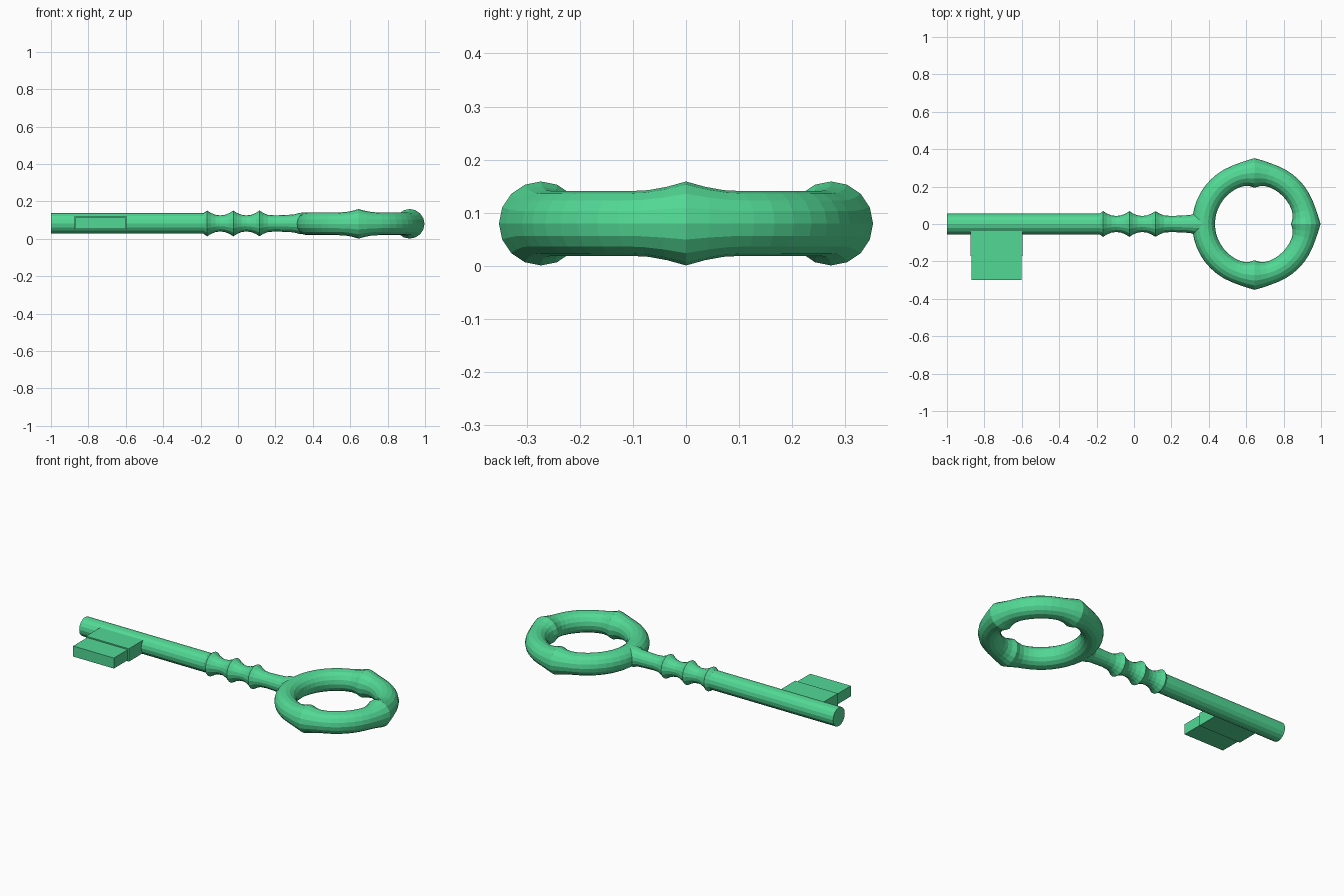
import bpy, bmesh
from math import pi, sin, cos, radians

cube = bpy.data.objects.get("Cube")
if cube:
    bpy.data.objects.remove(cube)

green = bpy.data.materials.new("key green")
green.use_nodes = True
green.diffuse_color = (0.085, 0.69, 0.30, 1)
green.node_tree.nodes["Principled BSDF"].inputs["Base Color"].default_value = green.diffuse_color

SIDES = 16
AXIS_Z = 0.08


def add_object(name, bm):
    bmesh.ops.recalc_face_normals(bm, faces=bm.faces)
    mesh = bpy.data.meshes.new(name)
    bm.to_mesh(mesh)
    bm.free()
    mesh.materials.append(green)
    obj = bpy.data.objects.new(name, mesh)
    bpy.context.collection.objects.link(obj)
    return obj


def loft(name, rings, closed):
    """Skin a list of point loops, closing the tube or capping its ends."""
    bm = bmesh.new()
    loops = [[bm.verts.new(p) for p in ring] for ring in rings]
    pairs = list(zip(loops, loops[1:]))
    if closed:
        pairs.append((loops[-1], loops[0]))
    else:
        bm.faces.new(loops[0])
        bm.faces.new(loops[-1])
    for a, b in pairs:
        for i in range(SIDES):
            j = (i + 1) % SIDES
            bm.faces.new((a[i], a[j], b[j], b[i]))
    return add_object(name, bm)


def box(name, x, y, z):
    bm = bmesh.new()
    bmesh.ops.create_cube(bm, size=1)
    for v in bm.verts:
        v.co = [(lo + hi) / 2 + c * (hi - lo) for c, (lo, hi) in zip(v.co, (x, y, z))]
    return add_object(name, bm)


# Shaft with three turned collars, tapering into the bow
profile = [(-1, 0.055), (-0.185, 0.055)]
for collar in (-0.165, -0.025, 0.115):
    profile += [(collar, 0.069), (collar + 0.02, 0.056), (collar + 0.045, 0.046)]
    if collar < 0.1:
        profile += [(collar + 0.07, 0.043), (collar + 0.095, 0.046), (collar + 0.12, 0.056)]
profile += [(0.2, 0.043), (0.25, 0.045), (0.3, 0.048), (0.33, 0.057), (0.37, 0.058)]
angles = [2 * pi * i / SIDES for i in range(SIDES)]
loft("shaft", [[(x, r * cos(a), AXIS_Z + 0.002 + r * sin(a)) for a in angles]
               for x, r in profile], False)

# Ring-shaped bow, swelling to a sharp ridge at the tip and both sides
BOW_X, BOW_RADIUS, SEGMENTS = 0.645, 0.273, 48
rings = []
for s in range(SEGMENTS):
    degrees = s * 360 / SEGMENTS - 180
    distance = min(abs(degrees - ridge) for ridge in (-90, 0, 90))
    tube = 0.061 + 0.018 * max(0, 1 - distance / 20) ** 1.7
    t = radians(degrees)
    rings.append([(BOW_X + (BOW_RADIUS + tube * cos(a)) * cos(t),
                   (BOW_RADIUS + tube * cos(a)) * sin(t),
                   AXIS_Z + tube * sin(a)) for a in angles])
loft("bow", rings, True)

# Stepped bit
box("bit_base", (-0.875, -0.595), (-0.17, -0.02), (0.046, 0.122))
box("bit_blade", (-0.868, -0.602), (-0.3, -0.165), (0.053, 0.115))
